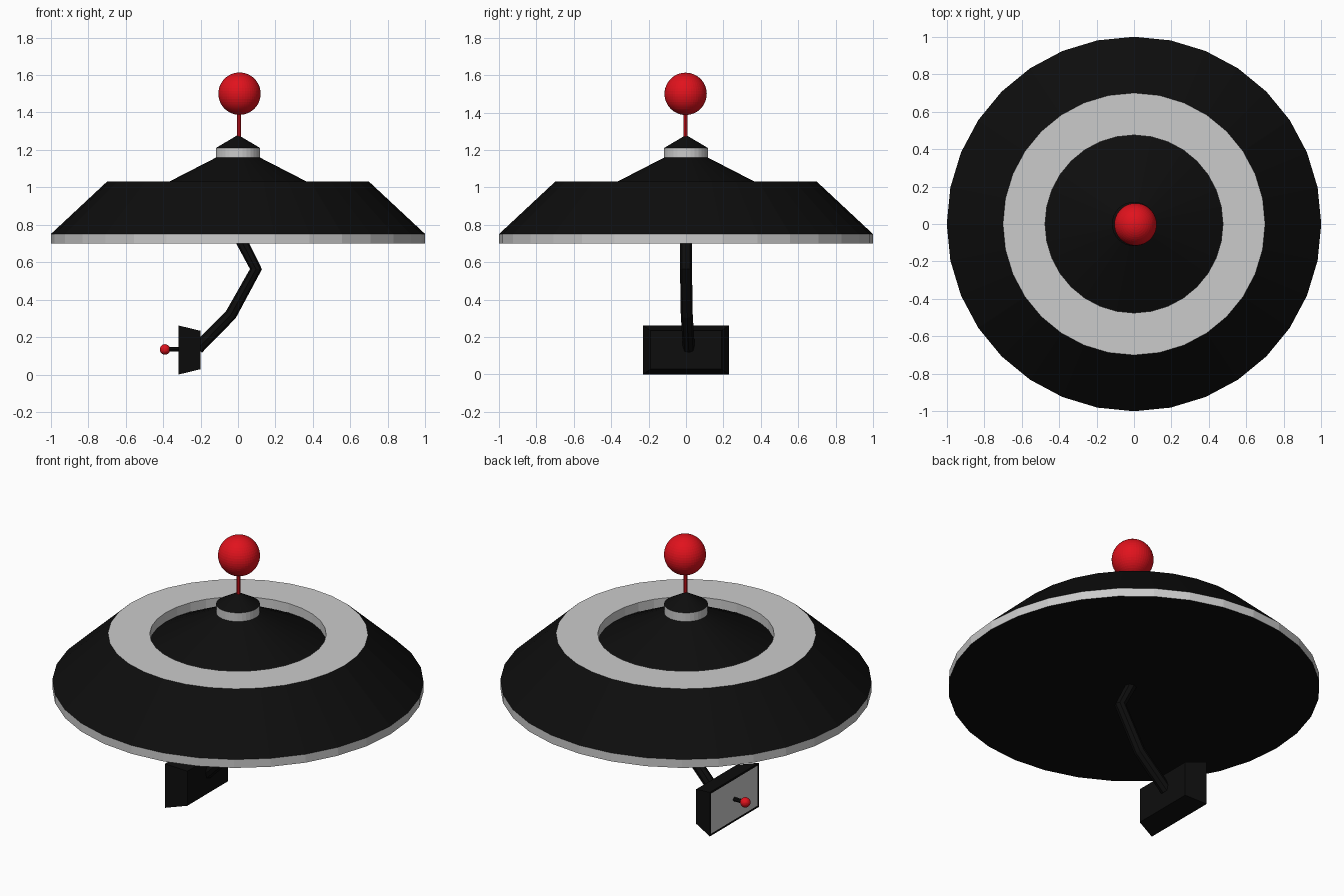
import bpy, bmesh, math
from mathutils import Vector

if "Cube" in bpy.data.objects:
    bpy.data.objects.remove(bpy.data.objects["Cube"])


def material(name, rgb):
    m = bpy.data.materials.new(name)
    m.diffuse_color = (*rgb, 1)
    m.use_nodes = True
    m.node_tree.nodes["Principled BSDF"].inputs["Base Color"].default_value = m.diffuse_color
    return m


BLACK = material("black", (0.004, 0.004, 0.004))
GREY = material("grey", (0.8, 0.8, 0.8))
RED = material("red", (0.75, 0.006, 0.012))


def finish(name, bm, *mats):
    bmesh.ops.recalc_face_normals(bm, faces=bm.faces)
    me = bpy.data.meshes.new(name)
    bm.to_mesh(me)
    bm.free()
    for m in mats:
        me.materials.append(m)
    ob = bpy.data.objects.new(name, me)
    bpy.context.collection.objects.link(ob)
    return ob


def lathe(name, profile, bands, sides=32):
    """Revolve (r, z) points; bands gives 0 = black, 1 = grey per segment."""
    bm = bmesh.new()
    rings = []
    for r, z in profile:
        n = sides if r else 1
        rings.append([bm.verts.new((r * math.cos(2 * math.pi * i / sides),
                                    r * math.sin(2 * math.pi * i / sides), z))
                      for i in range(n)])
    for a, b, band in zip(rings, rings[1:], bands):
        for i in range(sides):
            j = (i + 1) % sides
            quad = [a[i % len(a)], a[j % len(a)], b[j % len(b)], b[i % len(b)]]
            bm.faces.new(list(dict.fromkeys(quad))).material_index = band
    return finish(name, bm, BLACK, GREY)


def ball(name, centre, radius, segs):
    bm = bmesh.new()
    bmesh.ops.create_uvsphere(bm, u_segments=segs, v_segments=segs // 2, radius=radius)
    bmesh.ops.translate(bm, vec=centre, verts=bm.verts)
    return finish(name, bm, RED)


def tube(name, points, radius, mat):
    cu = bpy.data.curves.new(name, 'CURVE')
    cu.dimensions = '3D'
    cu.bevel_depth = radius
    cu.bevel_resolution = 2
    cu.use_fill_caps = True
    sp = cu.splines.new('POLY')
    sp.points.add(len(points) - 1)
    for p, co in zip(sp.points, points):
        p.co = (*co, 1)
    sp.use_smooth = False
    cu.materials.append(mat)
    ob = bpy.data.objects.new(name, cu)
    bpy.context.collection.objects.link(ob)
    return ob


# Dish: underside, grey rim, sloped skirt, grey ring with inner wall, centre cone
lathe("dish",
      [(0, 0.70), (1, 0.70), (1, 0.75), (0.70, 1.03), (0.475, 1.03),
       (0.475, 0.975), (0.115, 1.16), (0, 1.16)],
      [0, 1, 0, 1, 1, 0, 0])

# Grey collar with a black pointed cap
lathe("collar_cap",
      [(0, 1.155), (0.118, 1.155), (0.118, 1.21), (0, 1.28)],
      [0, 1, 0])

# Red finial
tube("finial_stem", [(0.005, -0.003, 1.24), (0.005, -0.003, 1.45)], 0.01, RED)
ball("finial_ball", (0.008, -0.002, 1.50), 0.113, 48)

# Bent arm hanging from the dish
tube("arm", [(0.005, 0, 0.74), (0.096, 0, 0.563), (-0.038, 0.004, 0.32),
             (-0.215, 0.015, 0.14)], 0.032, BLACK)

# Control box: tapers toward the back, grey panel in a black frame
bm = bmesh.new()
bmesh.ops.create_cube(bm, size=1)
for v in bm.verts:
    front = v.co.x < 0
    v.co = Vector((-0.318 if front else -0.20,
                   v.co.y * (0.46 if front else 0.38),
                   0.131 + v.co.z * (0.262 if front else 0.205)))
bm.normal_update()
panel = min(bm.faces, key=lambda f: f.calc_center_median().x)
bmesh.ops.inset_region(bm, faces=[panel], thickness=0.017)
panel.material_index = 1
finish("control_box", bm, BLACK, GREY)

# Lever with a red knob
tube("lever", [(-0.31, 0, 0.134), (-0.385, 0, 0.134)], 0.012, BLACK)
ball("lever_knob", (-0.39, 0, 0.134), 0.028, 24)
